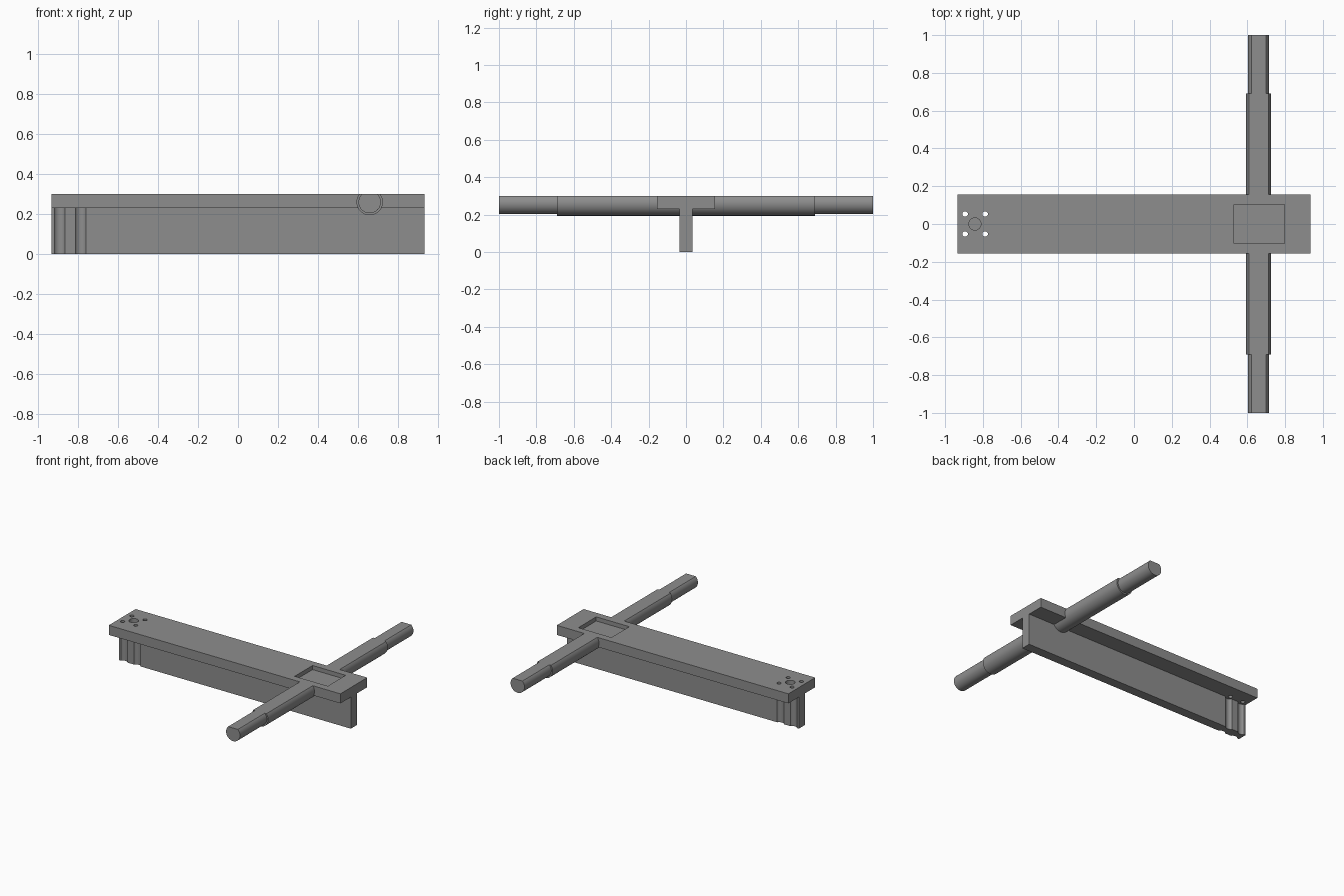
import bpy, bmesh, math
from mathutils import Matrix

if "Cube" in bpy.data.objects:
    bpy.data.objects.remove(bpy.data.objects["Cube"])

grey = bpy.data.materials.new("plain_grey")
grey.diffuse_color = (0.27, 0.27, 0.27, 1)
grey.use_nodes = True
grey.node_tree.nodes["Principled BSDF"].inputs["Base Color"].default_value = grey.diffuse_color


def finish(bm, name):
    bmesh.ops.recalc_face_normals(bm, faces=bm.faces[:])
    me = bpy.data.meshes.new(name)
    bm.to_mesh(me)
    bm.free()
    me.materials.append(grey)
    ob = bpy.data.objects.new(name, me)
    bpy.context.collection.objects.link(ob)
    return ob


def box(name, x0, x1, y0, y1, z0, z1):
    bm = bmesh.new()
    mat = (Matrix.Translation(((x0 + x1) / 2, (y0 + y1) / 2, (z0 + z1) / 2))
           @ Matrix.Diagonal((x1 - x0, y1 - y0, z1 - z0, 1)))
    bmesh.ops.create_cube(bm, size=1, matrix=mat)
    return finish(bm, name)


def cylinder(name, centre, radius, length, along_y=False, sides=48):
    bm = bmesh.new()
    rot = Matrix.Rotation(math.pi / 2, 4, 'X') if along_y else Matrix.Identity(4)
    bmesh.ops.create_cone(bm, cap_ends=True, segments=sides, radius1=radius,
                          radius2=radius, depth=length,
                          matrix=Matrix.Translation(centre) @ rot)
    return finish(bm, name)


def combine(target, other, operation):
    mod = target.modifiers.new(operation.lower(), 'BOOLEAN')
    mod.operation, mod.solver, mod.object = operation, 'EXACT', other
    bpy.context.view_layer.objects.active = target
    bpy.ops.object.modifier_apply(modifier=mod.name)
    bpy.data.objects.remove(other)


# T-shaped beam: wide plate over a narrow web (taller than needed, trimmed below)
half = [(0.035, 0.0), (0.035, 0.23), (0.155, 0.23), (0.155, 0.35)]
profile = half + [(-y, z) for y, z in reversed(half)]
bm = bmesh.new()
face = bm.faces.new([bm.verts.new((-0.935, y, z)) for y, z in profile])
ext = bmesh.ops.extrude_face_region(bm, geom=[face])
bmesh.ops.translate(bm, vec=(1.87, 0, 0),
                    verts=[v for v in ext["geom"] if isinstance(v, bmesh.types.BMVert)])
beam = finish(bm, "beam_with_crossbar")

# stepped round crossbar
combine(beam, cylinder("bar_thick", (0.66, 0, 0.26), 0.066, 1.38, True), 'UNION')
combine(beam, cylinder("bar_thin", (0.66, 0, 0.26), 0.056, 2.0, True), 'UNION')

# one flat top across beam and crossbar
combine(beam, box("top_trim", -1.2, 1.2, -1.2, 1.2, 0.30, 0.6), 'DIFFERENCE')

# rectangular pocket above the crossbar
combine(beam, box("pocket", 0.53, 0.797, -0.103, 0.103, 0.27, 0.4), 'DIFFERENCE')

# shallow centre recess, screw holes and the grooves that clear the screws
combine(beam, cylinder("recess", (-0.842, 0, 0.32), 0.032, 0.10), 'DIFFERENCE')
for x in (-0.894, -0.788):
    for y in (-0.053, 0.053):
        combine(beam, cylinder("screw_hole", (x, y, 0.3), 0.0145, 0.3, sides=24), 'DIFFERENCE')
        combine(beam, cylinder("screw_groove", (x, y, 0.08), 0.0325, 0.30), 'DIFFERENCE')

# smooth round surfaces, sharp edges
beam.select_set(True)
bpy.context.view_layer.objects.active = beam
bpy.ops.object.shade_smooth_by_angle(angle=math.radians(30))
